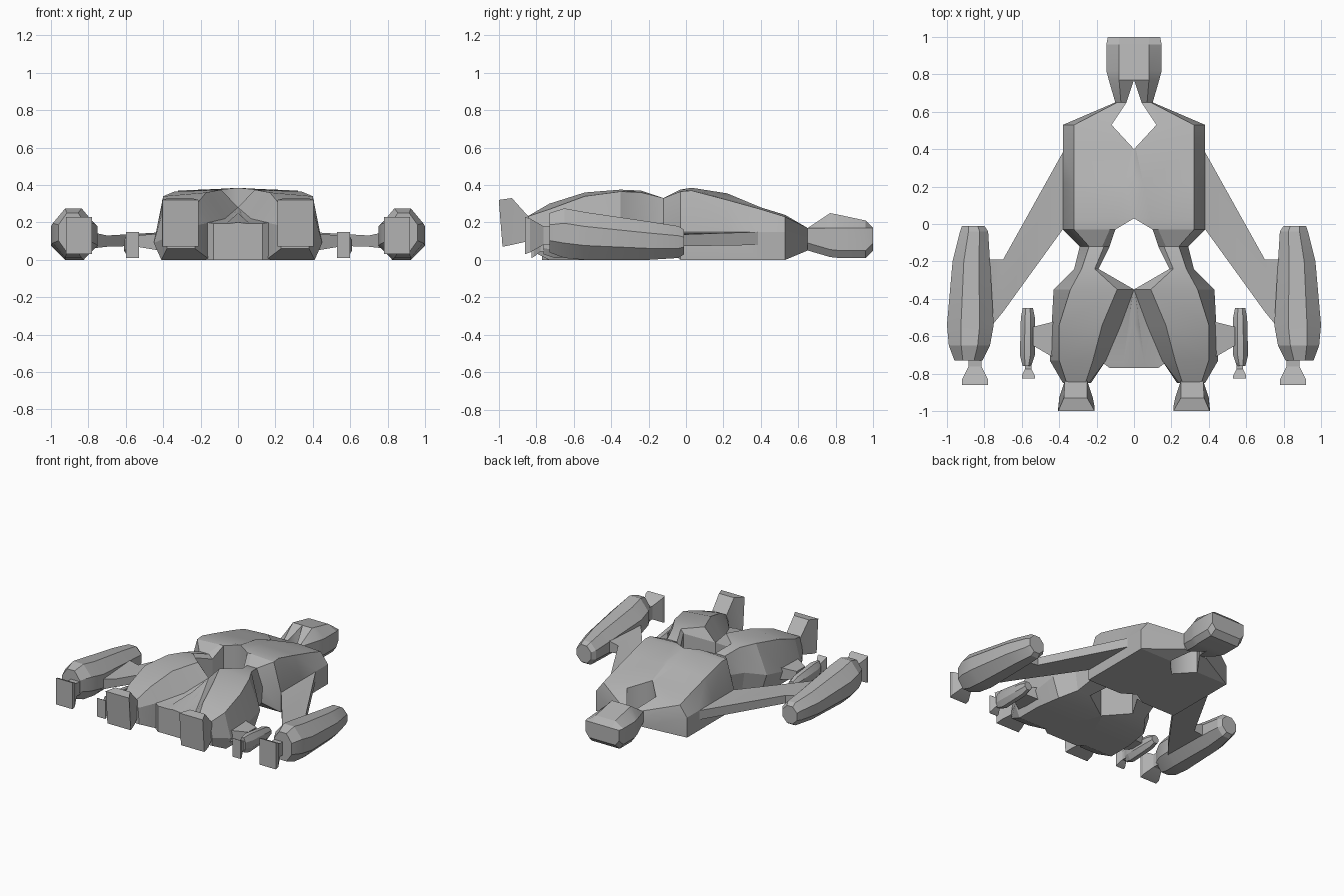
import bpy
import bmesh
import math

default_cube = bpy.data.objects.get("Cube")
if default_cube:
    bpy.data.objects.remove(default_cube, do_unlink=True)

# One plain hull colour
hull_grey = bpy.data.materials.new("hull grey")
hull_grey.use_nodes = True
colour = (0.45, 0.45, 0.45, 1)
hull_grey.diffuse_color = colour
for node in hull_grey.node_tree.nodes:
    if node.type == 'BSDF_PRINCIPLED':
        node.inputs["Base Color"].default_value = colour


def ring(y, *points):
    """Cross-section at depth y made of (x, z) points."""
    return [(x, y, z) for x, z in points]


def slab(x, y_front, y_back, low, high):
    """Rectangular cross-section at sideways position x."""
    return [(x, y_front, low), (x, y_back, low), (x, y_back, high), (x, y_front, high)]


def block(y, left, right, low, high, lean=0.0):
    """Rectangular cross-section; lean pushes its top edge along y."""
    return [(left, y, low), (right, y, low), (right, y + lean, high), (left, y + lean, high)]


def pod_ring(y, left, right, low, high, chamfer=0.3):
    """Eight-sided cross-section with cut corners."""
    dx, dz = (right - left) * chamfer, (high - low) * chamfer
    return ring(y, (left + dx, low), (right - dx, low), (right, low + dz), (right, high - dz),
                (right - dx, high), (left + dx, high), (left, high - dz), (left, low + dz))


def loft(name, rings):
    """Skin the rings, cap the ends, and mirror the part across the centre."""
    bm = bmesh.new()
    loops = [[bm.verts.new(p) for p in points] for points in rings]
    count = len(loops[0])
    for first, second in zip(loops, loops[1:]):
        for i in range(count):
            j = (i + 1) % count
            bm.faces.new((first[i], first[j], second[j], second[i]))
    bm.faces.new(loops[0])
    bm.faces.new(reversed(loops[-1]))
    bmesh.ops.recalc_face_normals(bm, faces=bm.faces)
    # Faces lying on the centre plane would end up inside the part
    inner = [f for f in bm.faces if all(abs(v.co.x) < 0.001 for v in f.verts)]
    bmesh.ops.delete(bm, geom=inner, context='FACES')
    mesh = bpy.data.meshes.new(name)
    bm.to_mesh(mesh)
    bm.free()
    mesh.materials.append(hull_grey)
    part = bpy.data.objects.new(name, mesh)
    bpy.context.collection.objects.link(part)
    mirror = part.modifiers.new("Mirror", 'MIRROR')
    mirror.use_clip = True
    bpy.ops.object.select_all(action='DESELECT')
    part.select_set(True)
    bpy.context.view_layer.objects.active = part
    bpy.ops.object.shade_smooth_by_angle(angle=math.radians(20))
    return part


def fore_ring(y, inner, spine, ridge_x, top):
    """Broad forward hull section with an upright lower side."""
    return ring(y, (inner, 0), (inner, spine), (ridge_x, top),
                (.32, top - .01), (.38, .15), (.38, 0))


# Forward hull, with a raised spine and a forked front end
loft("forward_hull", [
    ring(-.12, (.13, .08), (.13, .3), (.17, .33), (.24, .33), (.29, .2), (.28, .08)),
    fore_ring(-.03, .1, .375, .13, .375),
    fore_ring(.03, 0, .385, .09, .38),
    fore_ring(.22, 0, .355, .05, .33),
    fore_ring(.4, 0, .28, .01, .28),
    fore_ring(.53, .12, .24, .14, .24),
    ring(.65, (.04, .05), (.04, .17), (.06, .17), (.09, .17), (.1, .12), (.1, .05)),
])


def head_ring(y, inner, top_x, side, low, high):
    """Head section with sloping upper cheeks."""
    chine = min(high, .17)
    return ring(y, (inner, low), (inner, high), (max(top_x, inner), high),
                (side, chine), (side, low + .04), (side - .03, low))


# Head, joined to the forked front end
loft("head", [
    head_ring(.65, .04, .07, .1, .05, .17),
    head_ring(.77, 0, .08, .135, .015, .25),
    head_ring(.82, 0, .08, .148, .01, .24),
    head_ring(.96, 0, .08, .148, .01, .21),
    head_ring(1, 0, .08, .14, .05, .17),
])

# Twin-lobed rear hull
loft("rear_hull", [
    ring(-.12, (.13, .08), (.13, .3), (.16, .33), (.24, .33), (.29, .2), (.28, .08)),
    ring(-.24, (.19, .04), (.19, .34), (.21, .37), (.28, .36), (.32, .18), (.3, .04)),
    ring(-.35, (0, 0), (0, .28), (.09, .375), (.34, .365), (.43, .15), (.38, 0)),
    ring(-.54, (.07, 0), (.07, .22), (.17, .36), (.4, .34), (.44, .11), (.41, 0)),
    ring(-.73, (.15, 0), (.15, .2), (.22, .3), (.4, .27), (.45, .09), (.41, 0)),
    ring(-.85, (.23, .06), (.24, .18), (.26, .23), (.36, .23), (.38, .12), (.38, .06)),
])


def deck_ring(y, crest, width, edge):
    """Low centre deck section with a narrow crest."""
    return ring(y, (0, 0), (0, crest), (width / 3, edge), (width, edge), (width, 0))


# Deck between the rear lobes
loft("rear_deck", [
    deck_ring(-.35, .28, .01, .28),
    deck_ring(-.54, .25, .09, .22),
    deck_ring(-.74, .205, .17, .2),
    deck_ring(-.77, .2, .13, .195),
])

# Main thrusters
loft("main_thruster", [
    block(-.84, .25, .37, .1, .23),
    ring(-.93, (.22, .08), (.4, .08), (.375, .33), (.25, .33)),
    block(-.98, .21, .405, .07, .32, -.02),
])

# Swept struts carrying the outer pods
loft("outer_strut", [
    slab(.36, .0, .42, .08, .15),
    slab(.7, -.47, -.19, .07, .13),
    slab(.79, -.58, -.19, .06, .15),
])

# Outer pods
loft("outer_pod", [
    pod_ring(-.01, .8, .92, .03, .16),
    pod_ring(-.04, .78, .93, .01, .18),
    pod_ring(-.2, .77, .97, 0, .205),
    pod_ring(-.54, .75, 1, 0, .255),
    pod_ring(-.65, .77, .99, .01, .275),
    pod_ring(-.73, .81, .96, .04, .25),
])


def nozzle(name, centre, y, size, low, high):
    """Small flared thruster on a pinched neck."""
    middle = (low + high) / 2

    def section(depth, width, height):
        return block(y - depth * size, centre - width * size, centre + width * size,
                     middle - height * (high - low), middle + height * (high - low))
    loft(name, [section(-.2, .25, .25), section(.3, .25, .25),
                section(.8, .5, .45), section(1, .5, .5)])


nozzle("outer_nozzle", .85, -.72, .14, .03, .23)

# Small inner pods on short struts
loft("inner_strut", [
    slab(.42, -.72, -.52, .05, .14),
    slab(.54, -.65, -.55, .07, .13),
])
loft("inner_pod", [
    pod_ring(-.45, .54, .595, .04, .1),
    pod_ring(-.5, .53, .605, .02, .12),
    pod_ring(-.7, .53, .61, .01, .145),
    pod_ring(-.76, .55, .595, .03, .14),
])
nozzle("inner_nozzle", .565, -.755, .07, .01, .15)
